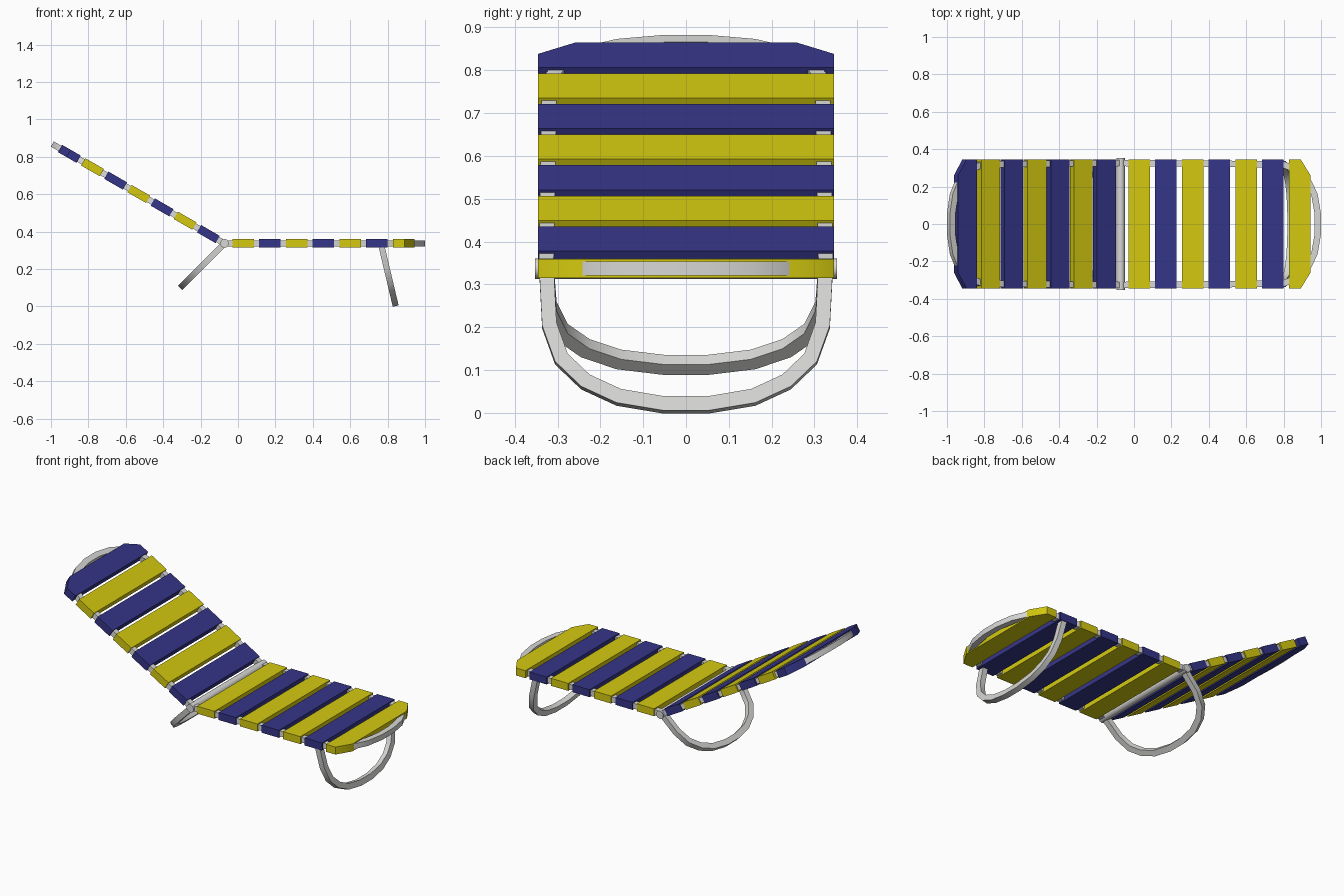
import bpy, bmesh, math
from mathutils import Matrix, Vector

if "Cube" in bpy.data.objects:
    bpy.data.objects.remove(bpy.data.objects["Cube"])


def material(name, rgb):
    m = bpy.data.materials.new(name)
    m.diffuse_color = (*rgb, 1)
    m.use_nodes = True
    m.node_tree.nodes["Principled BSDF"].inputs["Base Color"].default_value = m.diffuse_color
    return m


YELLOW = material("yellow", (0.66, 0.59, 0.005))
BLUE = material("navy_blue", (0.036, 0.036, 0.25))
METAL = material("light_grey_metal", (0.68, 0.68, 0.67))


def frame(x, z, angle):
    """Local +X runs along the part, in the XZ plane at the given angle."""
    return Matrix.Translation((x, 0, z)) @ Matrix.Rotation(-math.radians(angle), 4, 'Y')


def finish(name, bm, mat, matrix, smooth=40):
    bmesh.ops.recalc_face_normals(bm, faces=bm.faces)
    me = bpy.data.meshes.new(name)
    bm.to_mesh(me)
    bm.free()
    me.transform(matrix)
    me.materials.append(mat)
    ob = bpy.data.objects.new(name, me)
    bpy.context.collection.objects.link(ob)
    bpy.ops.object.select_all(action='DESELECT')
    ob.select_set(True)
    bpy.context.view_layer.objects.active = ob
    bpy.ops.object.shade_smooth_by_angle(angle=math.radians(smooth))
    return ob


def slat(name, u, mat, matrix, end=False):
    """Flat board across the frame; the end board has clipped outer corners."""
    h, w = 0.0575, 0.346
    if end:
        pts = [(u - h, -w), (u + 0.005, -w), (u + h, -0.26),
               (u + h, 0.26), (u + 0.005, w), (u - h, w)]
    else:
        pts = [(u - h, -w), (u + h, -w), (u + h, w), (u - h, w)]
    bm = bmesh.new()
    face = bm.faces.new([bm.verts.new((x, y, -0.0225)) for x, y in pts])
    res = bmesh.ops.extrude_face_region(bm, geom=[face])
    top = [v for v in res["geom"] if isinstance(v, bmesh.types.BMVert)]
    bmesh.ops.translate(bm, vec=(0, 0, 0.045), verts=top)
    finish(name, bm, mat, matrix)


def u_tube(name, length, matrix, width=0.034, thick=0.032):
    """Square tube bent to a U: out along +y, round the end, back along -y."""
    end = length - width / 2
    half = [(0, 0.326), (end - 0.19, 0.319), (end - 0.11, 0.291),
            (end - 0.055, 0.235), (end - 0.018, 0.157), (end, 0.052)]
    path = [Vector(p) for p in half + [(u, -y) for u, y in reversed(half)]]
    bm = bmesh.new()
    rings = []
    for i, p in enumerate(path):
        a = (p - path[i - 1]).normalized() if i else None
        b = (path[i + 1] - p).normalized() if i < len(path) - 1 else a
        a = a or b
        t = (a + b).normalized()
        n = Vector((-t.y, t.x)) * (width / 2 / t.dot(a))
        rings.append([bm.verts.new((p.x + s * n.x, p.y + s * n.y, k * thick / 2))
                      for s, k in ((-1, -1), (1, -1), (1, 1), (-1, 1))])
    for r, q in zip(rings, rings[1:]):
        for j in range(4):
            k = (j + 1) % 4
            bm.faces.new((r[j], r[k], q[k], q[j]))
    bm.faces.new(rings[0])
    bm.faces.new(rings[-1])
    finish(name, bm, METAL, matrix)


HX, HZ = -0.072, 0.337
seat, back = frame(HX, HZ, 0), frame(HX, HZ, 150)

# Seat and backrest boards, alternating colours
for i in range(7):
    u = 0.1 + 0.143 * i
    slat(f"seat_slat_{i + 1}", u, BLUE if i % 2 else YELLOW, seat, i == 6)
    slat(f"back_slat_{i + 1}", u, YELLOW if i % 2 else BLUE, back, i == 6)

# Bent tube frames and legs
u_tube("seat_frame", 1.072, seat)
u_tube("back_frame", 1.063, back)
u_tube("rear_leg", 0.335, frame(HX, HZ, 225))
u_tube("front_leg", 0.344, frame(0.764, HZ, -76.7))

# Hinge bar across the middle
bm = bmesh.new()
bmesh.ops.create_cone(bm, cap_ends=True, segments=10, radius1=0.024, radius2=0.024, depth=0.706)
finish("hinge_bar", bm, METAL,
       Matrix.Translation((HX, 0, HZ)) @ Matrix.Rotation(math.pi / 2, 4, 'X'))
